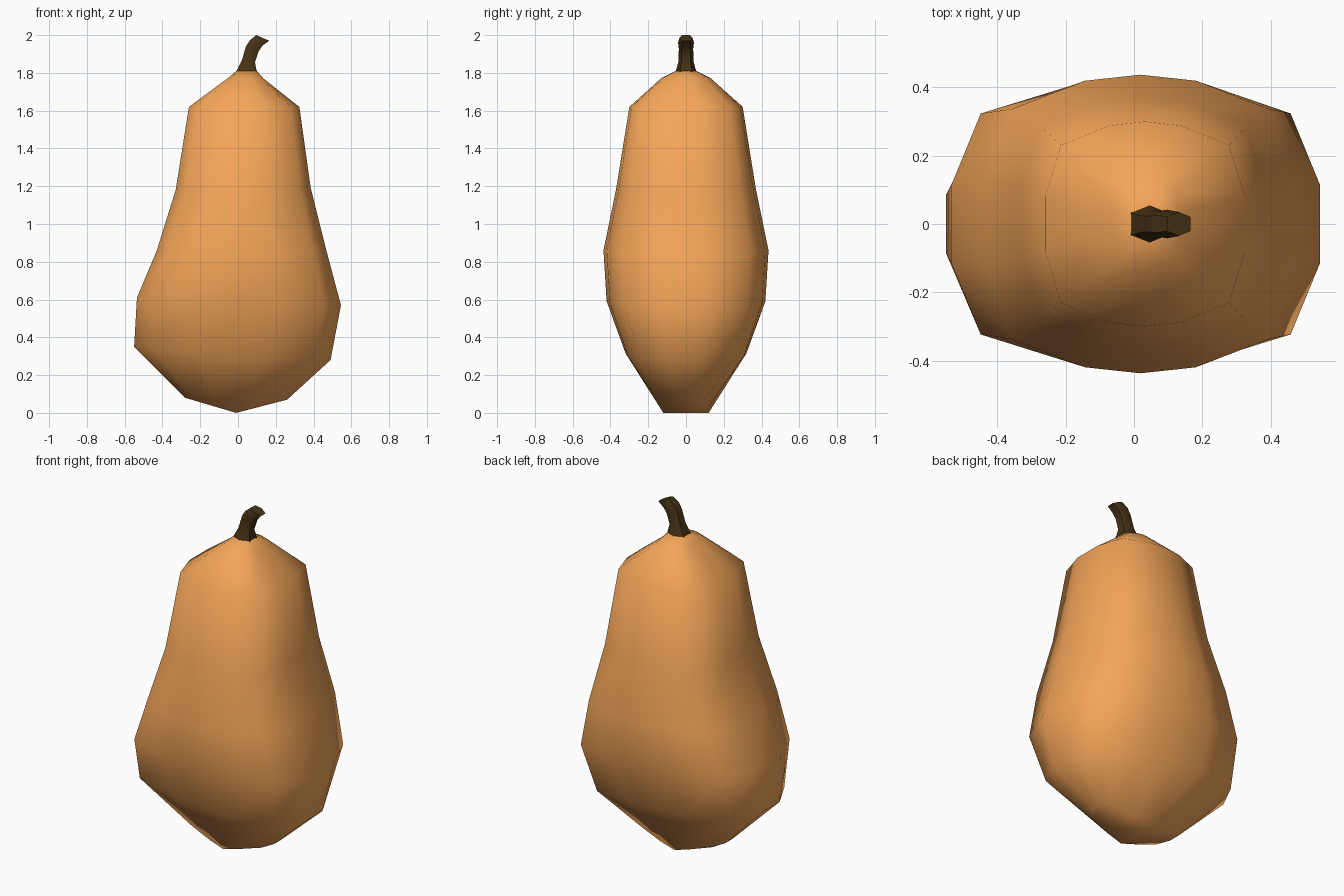
import bpy, bmesh
from mathutils import Vector

if "Cube" in bpy.data.objects:
    bpy.data.objects.remove(bpy.data.objects["Cube"])


def mirror_section(right):
    """Right-half points (y >= 0, from x=1 towards 0) -> closed loop."""
    half = right + [(0, 1)] + [(-x, y) for x, y in reversed(right)]
    return half + [(x, -y) for x, y in reversed(half)]


def loft(name, section, rings, colour, angle):
    """Each ring: left point (x, z), right point (x, z), half depth in y, sag at the ends."""
    bm = bmesh.new()
    n = len(section)
    loops = []
    for (lx, lz), (rx, rz), hy, bend in rings:
        loop = []
        for u, v in section:
            t = (u + 1) / 2
            x = lx + (rx - lx) * t
            z = lz + (rz - lz) * t - bend * (1 - abs(u))
            loop.append(bm.verts.new((x, v * hy, z)))
        loops.append(loop)
    for a, b in zip(loops, loops[1:]):
        for i in range(n):
            j = (i + 1) % n
            bm.faces.new((a[i], a[j], b[j], b[i]))
    # end caps as strips running front to back
    for loop in (loops[0], loops[-1]):
        for i in range(n // 2 - 1):
            bm.faces.new((loop[i], loop[i + 1], loop[n - 2 - i], loop[n - 1 - i]))
    bmesh.ops.recalc_face_normals(bm, faces=bm.faces)
    mesh = bpy.data.meshes.new(name)
    bm.to_mesh(mesh)
    bm.free()
    ob = bpy.data.objects.new(name, mesh)
    bpy.context.collection.objects.link(ob)
    mat = bpy.data.materials.new(name + "_colour")
    mat.diffuse_color = (*colour, 1)
    mat.use_nodes = True
    mat.node_tree.nodes["Principled BSDF"].inputs["Base Color"].default_value = mat.diffuse_color
    mesh.materials.append(mat)
    bpy.ops.object.select_all(action='DESELECT')
    ob.select_set(True)
    bpy.context.view_layer.objects.active = ob
    if angle is None:
        bpy.ops.object.shade_smooth()
    else:
        bpy.ops.object.shade_smooth_by_angle(angle=angle)
    return ob


# gourd body: fourteen-sided, slightly tilted rings from base to neck
loft("gourd_body", mirror_section([(1, 0.27), (0.84, 0.77), (0.36, 0.96)]), [
    ((-0.28, 0.08), (0.26, 0.07), 0.12, 0.075),
    ((-0.55, 0.35), (0.49, 0.28), 0.32, 0),
    ((-0.535, 0.61), (0.545, 0.57), 0.42, 0),
    ((-0.43, 0.86), (0.468, 0.86), 0.437, 0),
    ((-0.33, 1.18), (0.385, 1.19), 0.37, 0),
    ((-0.26, 1.62), (0.325, 1.62), 0.30, 0),
    ((-0.05, 1.775), (0.135, 1.77), 0.13, 0),
    ((-0.01, 1.81), (0.10, 1.81), 0.055, 0),
], (0.91, 0.38, 0.10), None)

# bent six-sided stem
loft("stem", mirror_section([(1, 0.6)]), [
    ((-0.01, 1.805), (0.10, 1.805), 0.055, 0),
    ((0.02, 1.865), (0.09, 1.855), 0.04, 0),
    ((0.042, 1.94), (0.11, 1.915), 0.038, 0),
    ((0.065, 1.975), (0.13, 1.945), 0.042, 0),
    ((0.097, 2.0), (0.165, 1.97), 0.035, 0),
], (0.065, 0.033, 0.008), 0.9)
